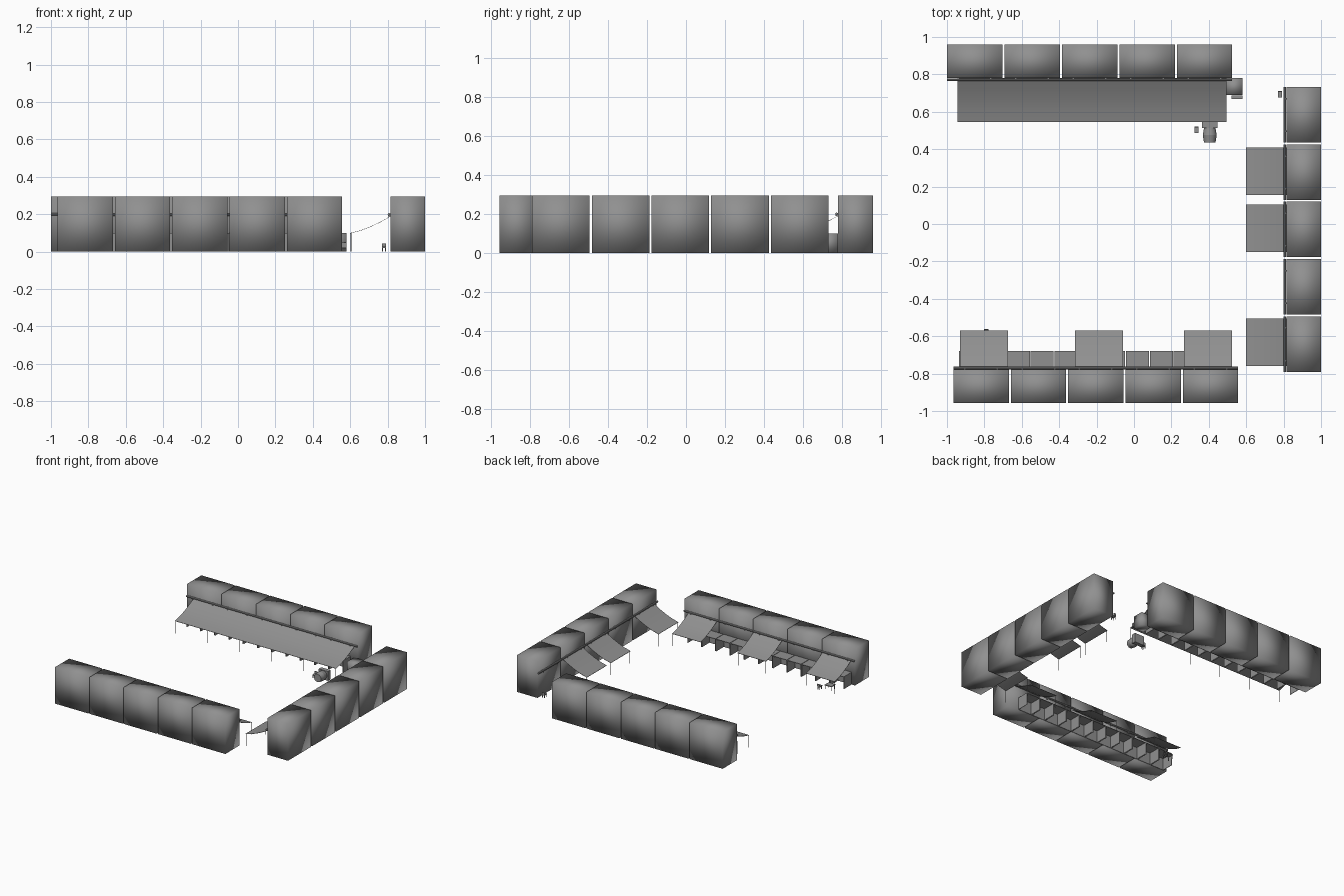
import bpy, bmesh
from mathutils import Matrix, Vector

cube = bpy.data.objects.get("Cube")
if cube:
    bpy.data.objects.remove(cube, do_unlink=True)

grey = bpy.data.materials.new("stone_grey")
grey.use_nodes = True
shade = (0.28, 0.28, 0.28, 1)
grey.diffuse_color = shade
grey.node_tree.nodes["Principled BSDF"].inputs["Base Color"].default_value = shade


def finish(name, bm, frame, smooth=None):
    """Place a part with its row frame and add it to the scene."""
    bm.transform(frame)
    bmesh.ops.recalc_face_normals(bm, faces=bm.faces)
    mesh = bpy.data.meshes.new(name)
    bm.to_mesh(mesh)
    bm.free()
    mesh.materials.append(grey)
    obj = bpy.data.objects.new(name, mesh)
    bpy.context.collection.objects.link(obj)
    if smooth == "full":
        mesh.shade_smooth()
    elif smooth == "angle":
        bpy.ops.object.select_all(action="DESELECT")
        obj.select_set(True)
        bpy.context.view_layer.objects.active = obj
        bpy.ops.object.shade_smooth_by_angle()


def box(bm, u0, u1, v0, v1, z0, z1):
    size = Matrix.Diagonal((u1 - u0, v1 - v0, z1 - z0, 1))
    middle = Matrix.Translation(((u0 + u1) / 2, (v0 + v1) / 2, (z0 + z1) / 2))
    bmesh.ops.create_cube(bm, size=1, matrix=middle @ size)


def rod(bm, start, end, radius, sides=8, tip=None):
    a, b = Vector(start), Vector(end)
    turn = (b - a).to_track_quat("Z", "Y").to_matrix().to_4x4()
    bmesh.ops.create_cone(bm, cap_ends=True, segments=sides, radius1=radius,
                          radius2=radius if tip is None else tip, depth=(b - a).length,
                          matrix=Matrix.Translation((a + b) / 2) @ turn)


def row_frame(origin, along, inward):
    """Row coordinates: u along the row, v from the inner wall to the court."""
    rows = [(along[0], inward[0], 0, origin[0]),
            (along[1], inward[1], 0, origin[1]),
            (0, 0, 1, 0), (0, 0, 0, 1)]
    return Matrix(rows)


DROP = [(0, 0.19), (0.05, 0.16), (0.1, 0.135), (0.15, 0.115), (0.205, 0.1)]


def awning(name, frame, u0, u1, reach, poles):
    # Sagging cloth sheet with a thin underside
    bm = bmesh.new()
    scale = reach / DROP[-1][0]
    loops = []
    for lift in (0, -0.002):
        loops.append([[bm.verts.new((u, v * scale, z + lift)) for v, z in DROP]
                      for u in (u0, u1)])
    top, low = loops
    for i in range(len(DROP) - 1):
        for sheet in (top, low):
            bm.faces.new((sheet[0][i], sheet[1][i], sheet[1][i + 1], sheet[0][i + 1]))
        for k in (0, 1):
            bm.faces.new((top[k][i], top[k][i + 1], low[k][i + 1], low[k][i]))
    for i in (0, -1):
        bm.faces.new((top[0][i], top[1][i], low[1][i], low[0][i]))
    finish(name, bm, frame, "angle")
    # Slender posts under the outer edge
    bm = bmesh.new()
    for k in range(poles):
        u = u0 + 0.004 + (u1 - u0 - 0.008) * k / (poles - 1)
        rod(bm, (u, reach - 0.004, 0), (u, reach - 0.004, 0.1), 0.0015, 6)
    finish(name + "_posts", bm, frame)


def counters(name, frame, u0, pitch, count):
    # Open-fronted stands: top, two sides and a back each
    bm = bmesh.new()
    t = 0.003
    for k in range(count):
        a, b = u0 + k * pitch + 0.002, u0 + (k + 1) * pitch - 0.002
        box(bm, a, a + t, 0, 0.1, 0, 0.1)
        box(bm, b - t, b, 0, 0.1, 0, 0.1)
        box(bm, a + t, b - t, 0, t, 0, 0.1)
        box(bm, a + t, b - t, t, 0.1, 0.096, 0.1)
    finish(name, bm, frame)


def building_row(name, frame, pitch, depth, rail_spans):
    # Five closed blocks with softly shaded walls
    for k in range(5):
        bm = bmesh.new()
        box(bm, k * pitch, k * pitch + 0.296, -depth, 0, 0, 0.295)
        finish(f"{name}_block_{k + 1}", bm, frame, "full")
    # Rail on the inner wall, held by brackets
    bm = bmesh.new()
    for start, end in rail_spans:
        rod(bm, (start, 0.008, 0.2), (end, 0.008, 0.2), 0.007)
    for k in range(5):
        for side in (0.06, 0.234):
            u = k * pitch + side
            box(bm, u - 0.004, u + 0.004, 0, 0.012, 0.188, 0.205)
    finish(name + "_rail", bm, frame, "angle")


# Three rows around the court
front = row_frame((-0.965, -0.778), (1, 0), (0, 1))
back = row_frame((-1, 0.78), (1, 0), (0, -1))
left = row_frame((0.815, -0.79), (0, 1), (-1, 0))
building_row("front_row", front, 0.3065, 0.179, [(0, 1.522)])
building_row("back_row", back, 0.3073, 0.18, [(0, 1.525)])
building_row("left_row", left, 0.3065, 0.185,
             [(k * 0.3065, k * 0.3065 + 0.296) for k in range(5)])

# Cloth awnings
for k, u in enumerate((0.035, 0.65, 1.233)):
    awning(f"front_awning_{k + 1}", front, u, u + 0.255, 0.208, 2)
for k, u in enumerate((0.03, 0.64, 0.945)):
    awning(f"left_awning_{k + 1}", left, u, u + 0.254, 0.215, 2)
awning("back_awning", back, 0.055, 1.495, 0.235, 6)

# Market counters
counters("front_counters", front, 0.0275, 0.1275, 11)
counters("back_counters", back, 0.06, 0.1275, 11)

# Crate with a small box beside it at the end of the back row
court = Matrix.Identity(4)
bm = bmesh.new()
box(bm, 0.492, 0.58, 0.69, 0.78, 0, 0.1)
finish("crate", bm, court, "full")
bm = bmesh.new()
box(bm, 0.52, 0.58, 0.668, 0.688, 0.02, 0.05)
finish("small_box", bm, court)

# Barrel lying on its cradle in front of the long awning
bm = bmesh.new()
rod(bm, (0.405, 0.437, 0.04), (0.405, 0.475, 0.04), 0.032, 14, 0.038)
rod(bm, (0.405, 0.475, 0.04), (0.405, 0.512, 0.04), 0.038, 14, 0.032)
finish("barrel", bm, court, "angle")
bm = bmesh.new()
box(bm, 0.363, 0.447, 0.512, 0.545, 0, 0.075)
finish("barrel_cradle", bm, court)

# Small stools
for k, (x, y) in enumerate(((0.335, 0.505), (0.78, 0.695), (-0.79, -0.578))):
    bm = bmesh.new()
    box(bm, x - 0.011, x + 0.011, y - 0.018, y + 0.014, 0.02, 0.028)
    for dx in (-0.008, 0.008):
        for dy in (-0.013, 0.01):
            rod(bm, (x + dx, y + dy, 0), (x + dx, y + dy, 0.022), 0.003, 6)
    box(bm, x - 0.011, x + 0.011, y + 0.01, y + 0.016, 0.028, 0.045)
    finish(f"stool_{k + 1}", bm, court)

# Low table under the first front awning
bm = bmesh.new()
box(bm, -0.88, -0.82, -0.65, -0.6, 0.03, 0.036)
for x in (-0.875, -0.825):
    for y in (-0.645, -0.605):
        rod(bm, (x, y, 0), (x, y, 0.03), 0.003, 6)
finish("low_table", bm, court)
